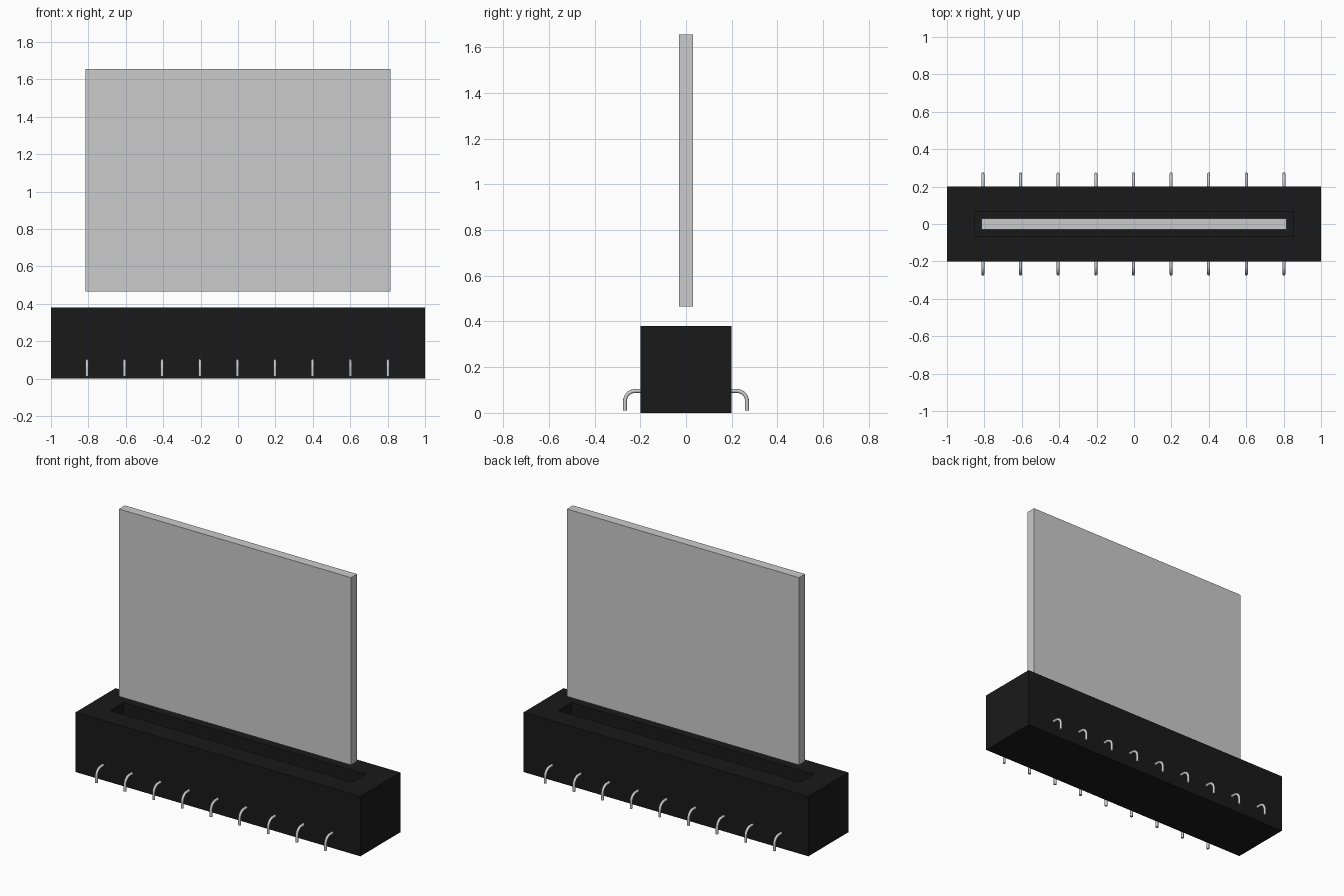
import bpy, bmesh, math
from mathutils import Vector

if "Cube" in bpy.data.objects:
    bpy.data.objects.remove(bpy.data.objects["Cube"])

black = bpy.data.materials.new("black_plastic")
black.diffuse_color = (0.01, 0.01, 0.01, 1)
black.use_nodes = True
black.node_tree.nodes["Principled BSDF"].inputs["Base Color"].default_value = black.diffuse_color


def make_object(name, bm, mat=None):
    bmesh.ops.recalc_face_normals(bm, faces=bm.faces)
    mesh = bpy.data.meshes.new(name)
    bm.to_mesh(mesh)
    bm.free()
    ob = bpy.data.objects.new(name, mesh)
    bpy.context.collection.objects.link(ob)
    if mat:
        mesh.materials.append(mat)
    return ob


def box(bm, hx, hy, z0, z1):
    verts = bmesh.ops.create_cube(bm, size=1)["verts"]
    for v in verts:
        v.co = Vector((v.co.x * 2 * hx, v.co.y * 2 * hy, z0 + (v.co.z + 0.5) * (z1 - z0)))


# socket housing with a long slot sunk into its top
bm = bmesh.new()
box(bm, 1.0, 0.2, 0.0, 0.38)
top = max(bm.faces, key=lambda f: f.calc_center_median().z)
bmesh.ops.inset_region(bm, faces=[top], thickness=0.05)
for v in top.verts:
    v.co.x = math.copysign(0.85, v.co.x)
    v.co.y = math.copysign(0.067, v.co.y)
floor = bmesh.ops.extrude_face_region(bm, geom=[top])["geom"]
bmesh.ops.translate(bm, vec=(0, 0, -0.28), verts=[g for g in floor if isinstance(g, bmesh.types.BMVert)])
if top.is_valid:
    bmesh.ops.delete(bm, geom=[top], context="FACES_ONLY")
make_object("socket_housing", bm, black)

# card hovering above the slot, with a separate strip along its top
for name, z0, z1 in (("card", 0.465, 1.47), ("card_top_strip", 1.47, 1.655)):
    bm = bmesh.new()
    box(bm, 0.815, 0.03, z0, z1)
    make_object(name, bm)

# bent round pins: out of the housing side, round a quarter bend, then down
R, Y, Z, BEND, SIDES, STEPS = 0.0085, 0.267, 0.096, 0.045, 10, 8
path = [(0.18, Z, 0.0)]
for i in range(STEPS + 1):
    a = math.pi / 2 * i / STEPS
    path.append((Y - BEND + BEND * math.sin(a), Z - BEND + BEND * math.cos(a), a))
path.append((Y, 0.01, math.pi / 2))


def add_pin(bm, x, side):
    rings = []
    for y, z, a in path:
        ring = []
        for k in range(SIDES):
            t = 2 * math.pi * k / SIDES
            out = R * math.cos(t)
            ring.append(bm.verts.new((x + R * math.sin(t),
                                      side * (y + out * math.sin(a)),
                                      z + out * math.cos(a))))
        rings.append(ring)
    for r0, r1 in zip(rings, rings[1:]):
        for k in range(SIDES):
            j = (k + 1) % SIDES
            bm.faces.new((r0[k], r0[j], r1[j], r1[k]))
    bm.faces.new(rings[0])
    bm.faces.new(rings[-1])


for name, side in (("front_pins", -1), ("back_pins", 1)):
    bm = bmesh.new()
    for i in range(9):
        add_pin(bm, -0.003 + 0.2012 * (i - 4), side)
    ob = make_object(name, bm)
    bpy.ops.object.select_all(action="DESELECT")
    ob.select_set(True)
    bpy.context.view_layer.objects.active = ob
    bpy.ops.object.shade_smooth_by_angle(angle=math.radians(40))
